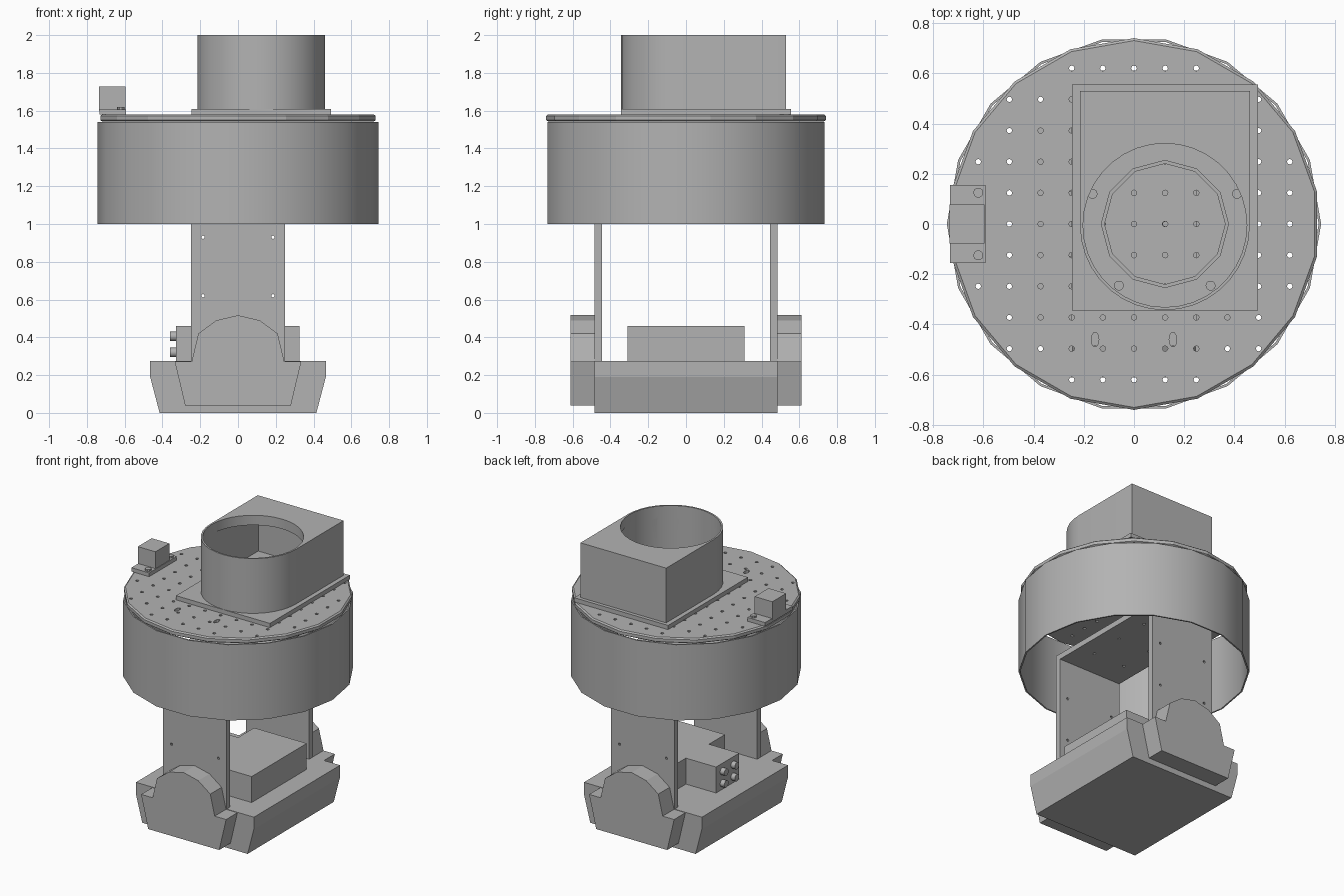
import bpy, bmesh, math
from mathutils import Matrix

cube = bpy.data.objects.get("Cube")
if cube:
    bpy.data.objects.remove(cube, do_unlink=True)

GREY = (0.45, 0.45, 0.45, 1)
grey = bpy.data.materials.new("plain grey")
grey.use_nodes = True
grey.diffuse_color = GREY
grey.node_tree.nodes["Principled BSDF"].inputs["Base Color"].default_value = GREY


def finish(bm, name, smooth=False):
    bmesh.ops.recalc_face_normals(bm, faces=bm.faces)
    mesh = bpy.data.meshes.new(name)
    bm.to_mesh(mesh)
    bm.free()
    mesh.materials.append(grey)
    ob = bpy.data.objects.new(name, mesh)
    bpy.context.collection.objects.link(ob)
    if smooth:
        bpy.ops.object.select_all(action='DESELECT')
        ob.select_set(True)
        bpy.context.view_layer.objects.active = ob
        bpy.ops.object.shade_smooth_by_angle(angle=math.radians(32))
    return ob


def add_prism(bm, pts, lo, hi, axis='Z'):
    """Extrude a 2D outline between lo and hi along Z, or along Y for x-z outlines."""
    place = (lambda p, h: (p[0], p[1], h)) if axis == 'Z' else (lambda p, h: (p[0], h, p[1]))
    a = [bm.verts.new(place(p, lo)) for p in pts]
    b = [bm.verts.new(place(p, hi)) for p in pts]
    bm.faces.new(a[::-1])
    bm.faces.new(b)
    for i in range(len(pts)):
        j = (i + 1) % len(pts)
        bm.faces.new((a[i], a[j], b[j], b[i]))


def prism(name, pts, lo, hi, axis='Z', smooth=False):
    bm = bmesh.new()
    add_prism(bm, pts, lo, hi, axis)
    return finish(bm, name, smooth)


def rect(x0, x1, y0, y1):
    return [(x0, y0), (x1, y0), (x1, y1), (x0, y1)]


def box(name, x0, x1, y0, y1, z0, z1):
    return prism(name, rect(x0, x1, y0, y1), z0, z1)


def ring(r, n, cx=0, cy=0, start=0, sweep=360, ry=None):
    count = n if sweep == 360 else n + 1
    angles = [math.radians(start + sweep * i / n) for i in range(count)]
    return [(cx + r * math.cos(a), cy + (ry or r) * math.sin(a)) for a in angles]


def cut(ob, cutter):
    cutter.hide_render = True
    cutter.hide_set(True)
    mod = ob.modifiers.new("cut", 'BOOLEAN')
    mod.operation = 'DIFFERENCE'
    mod.solver = 'EXACT'
    mod.object = cutter
    # bake the cut so that the helper can go
    deps = bpy.context.evaluated_depsgraph_get()
    mesh = bpy.data.meshes.new_from_object(ob.evaluated_get(deps))
    ob.modifiers.clear()
    ob.data = mesh
    bpy.data.objects.remove(cutter, do_unlink=True)


def lathe(name, profile, n, smooth=True, start=0):
    """Closed r-z profile spun about Z."""
    bm = bmesh.new()
    loops = [[bm.verts.new((x, y, z)) for x, y in ring(r, n, start=start)] for r, z in profile]
    for k in range(len(loops)):
        a, b = loops[k], loops[(k + 1) % len(loops)]
        for i in range(n):
            j = (i + 1) % n
            bm.faces.new((a[i], a[j], b[j], b[i]))
    return finish(bm, name, smooth)


# Base tray with tapered sides
half = [(0.415, 0), (0.465, 0.19), (0.465, 0.275)]
mirror = lambda side: side + [(-x, z) for x, z in reversed(side)]
prism("base", mirror(half), -0.485, 0.485, 'Y')

# Arched end brackets
arch = [(0.28, 0.04), (0.335, 0.272), (0.245, 0.272), (0.21, 0.42), (0.115, 0.49)]
outline = arch + [(0, 0.517)] + [(-x, z) for x, z in reversed(arch)]
for name, y0 in (("front_arch", -0.612), ("back_arch", 0.485)):
    prism(name, outline, y0, y0 + 0.127, 'Y')

# Electronics box with a side block and four connectors
step = [(-0.09, -0.31), (0.325, -0.31), (0.325, 0.31), (-0.09, 0.31),
        (-0.09, 0.13), (-0.328, 0.13), (-0.328, -0.13), (-0.09, -0.13)]
prism("electronics_box", step, 0.275, 0.46)
bm = bmesh.new()
for y in (-0.06, 0.06):
    for z in (0.32, 0.405):
        m = Matrix.Translation((-0.343, y, z)) @ Matrix.Rotation(math.pi / 2, 4, 'Y')
        bmesh.ops.create_cone(bm, cap_ends=True, segments=12, radius1=0.025,
                              radius2=0.025, depth=0.034, matrix=m)
finish(bm, "connectors", True)

# Upright bracket: two columns joined by a bridge
TOP = 1.24
bracket = box("upright_bracket", -0.25, 0.25, -0.485, 0.485, 0.275, TOP)
cut(bracket, box("bracket_gap", -0.3, 0.3, -0.445, 0.445, 0.2, TOP - 0.04))
bm = bmesh.new()
for x in (-0.185, 0.185):
    for z in (0.62, 0.93):
        add_prism(bm, ring(0.009, 8, x, z), -0.6, 0.6, 'Y')
cut(bracket, finish(bm, "screw_hole_cutter"))
bm = bmesh.new()
for x in (-0.125, 0.125):
    for y in (-0.25, 0, 0.25):
        add_prism(bm, ring(0.01, 8, x, y), 1.1, 1.3)
cut(bracket, finish(bm, "bridge_hole_cutter"))

# Open drum shell
lathe("drum_shell", [(0.745, 1.0), (0.745, 1.54), (0.735, 1.54), (0.735, 1.0)], 18)

# Round mounting plate with a rounded rim and a grid of holes
bm = bmesh.new()
profile = [(0.73, 1.543), (0.74, 1.55), (0.74, 1.572), (0.73, 1.58)]
loops = [[bm.verts.new((x, y, z)) for x, y in ring(r, 18, start=10)] for r, z in profile]
for a, b in zip(loops, loops[1:]):
    for i in range(18):
        j = (i + 1) % 18
        bm.faces.new((a[i], a[j], b[j], b[i]))
bm.faces.new(loops[0][::-1])
bm.faces.new(loops[-1])
plate = finish(bm, "mounting_plate")
bm = bmesh.new()
for i in range(-5, 6):
    for j in range(-5, 6):
        x, y = i * 0.124, j * 0.124
        if math.hypot(x, y) < 0.71:
            add_prism(bm, ring(0.011, 8, x, y), 1.5, 1.62)
for x in (-0.155, 0.155):
    add_prism(bm, ring(0.015, 10, x, -0.46, ry=0.03), 1.5, 1.62)
cut(plate, finish(bm, "plate_hole_cutter"))

# Housing flange with a round port
CX = 0.123
flange = box("housing_flange", -0.247, 0.493, -0.345, 0.555, 1.58, 1.61)
cut(flange, prism("port_cutter", ring(0.245, 12, CX, 0, 90), 1.57, 1.65))
lathe("port_lip", [(0.255, 1.58), (0.255, 1.618), (0.24, 1.618), (0.24, 1.58)],
      12, False, 90).location.x = CX


# Hollow housing: round front, square back, lid with a round opening
def housing_outline(inset):
    r = 0.338 - inset
    return ring(r, 18, CX, -0.005, 180, 180) + [(CX + r, 0.53 - inset), (CX - r, 0.53 - inset)]


housing = prism("sensor_housing", housing_outline(0), 1.61, 2.0)
cut(housing, prism("housing_cavity", housing_outline(0.012), 1.5, 1.93))
cut(housing, prism("lid_cutter", ring(0.326, 36, CX, -0.005), 1.9, 2.1))
bpy.ops.object.select_all(action='DESELECT')
housing.select_set(True)
bpy.context.view_layer.objects.active = housing
bpy.ops.object.shade_smooth_by_angle(angle=math.radians(32))

# Screws: four inside the housing, two on the side sensor
bm = bmesh.new()
spots = [(-0.165, 0.12), (0.41, 0.12), (-0.06, -0.245), (0.305, -0.245), (-0.62, 0.125), (-0.62, -0.125)]
for x, y in spots:
    add_prism(bm, ring(0.02, 10, x, y), 1.6, 1.62)
finish(bm, "screws")

# Small side sensor on its foot
box("side_sensor_foot", -0.732, -0.592, -0.155, 0.155, 1.58, 1.607)
box("side_sensor", -0.735, -0.596, -0.078, 0.078, 1.6, 1.727)
